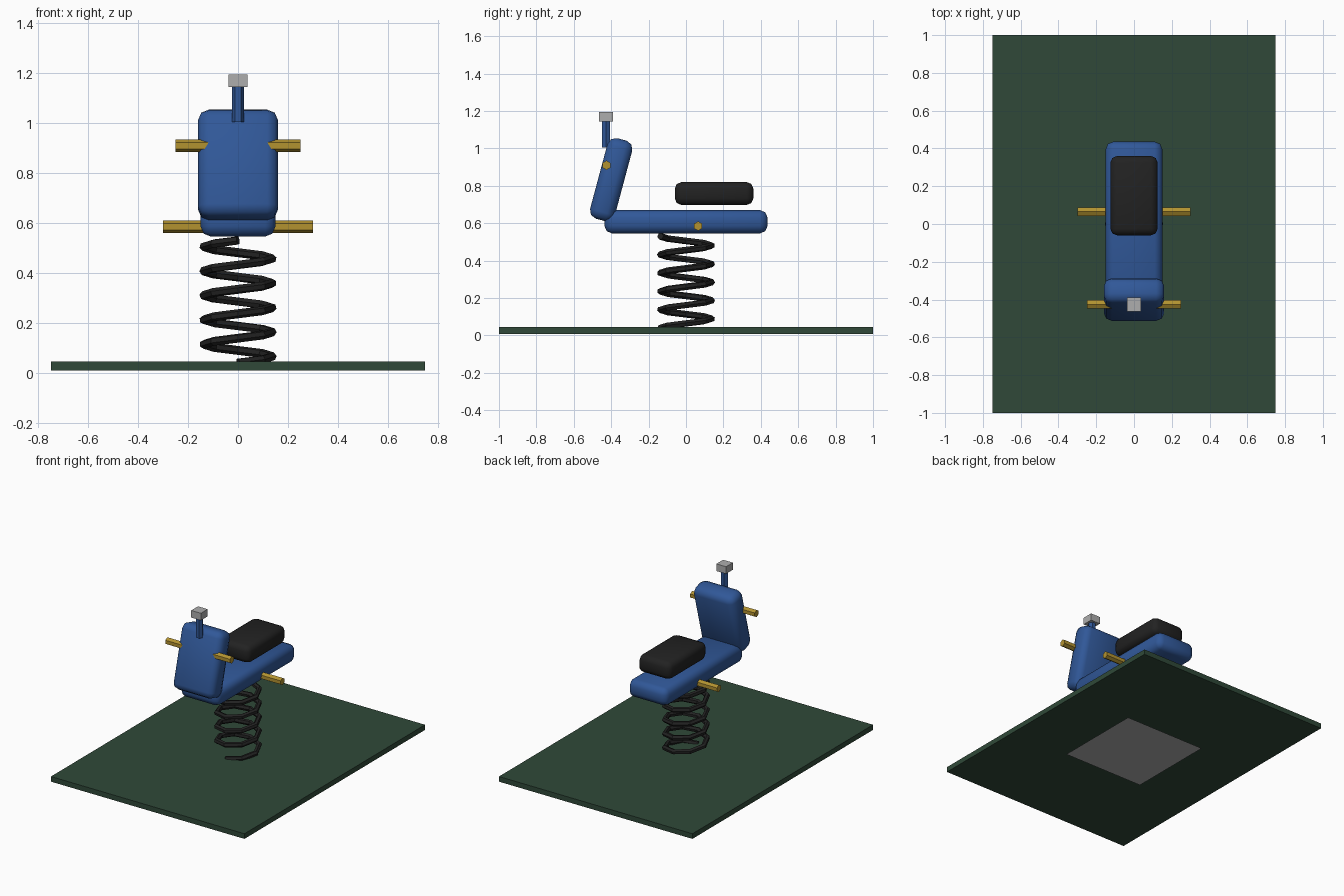
import bpy
from math import radians, pi, cos, sin

cube = bpy.data.objects.get("Cube")
if cube:
    bpy.data.objects.remove(cube, do_unlink=True)


def material(name, rgb):
    m = bpy.data.materials.new(name)
    m.use_nodes = True
    m.diffuse_color = (*rgb, 1)
    bsdf = next(n for n in m.node_tree.nodes if n.type == "BSDF_PRINCIPLED")
    bsdf.inputs["Base Color"].default_value = (*rgb, 1)
    return m


blue = material("blue paint", (0.03, 0.097, 0.315))
green = material("dark green", (0.029, 0.066, 0.04))
black = material("black rubber", (0.016, 0.016, 0.016))
gold = material("gold", (0.45, 0.29, 0.03))
grey = material("light grey", (0.42, 0.42, 0.42))


def finish(name, mat):
    ob = bpy.context.object
    ob.name = ob.data.name = name
    ob.data.materials.clear()
    ob.data.materials.append(mat)
    return ob


def box(name, mat, loc, size, bevel=0, tilt=0):
    bpy.ops.mesh.primitive_cube_add(size=1, location=loc)
    ob = finish(name, mat)
    ob.scale = size
    bpy.ops.object.transform_apply(location=False, rotation=False, scale=True)
    ob.rotation_euler.x = radians(tilt)
    if bevel:
        mod = ob.modifiers.new("rounding", "BEVEL")
        mod.width, mod.segments = bevel, 2
        bpy.ops.object.modifier_apply(modifier=mod.name)
        bpy.ops.object.shade_smooth_by_angle(angle=radians(50))
    return ob


def rod(name, mat, loc, length, rotation):
    bpy.ops.mesh.primitive_cylinder_add(vertices=6, radius=0.025, depth=length,
                                        location=loc, rotation=rotation)
    return finish(name, mat)


# Ground slab and the flat anchor sheet beneath it
box("base_slab", green, (0, 0, 0.027), (1.5, 2, 0.036))
bpy.ops.mesh.primitive_plane_add(size=0.625, rotation=(pi, 0, 0))
finish("anchor_sheet", grey)

# Coil spring: five turns of eight straight steps
TURNS, STEPS = 5, 8
curve = bpy.data.curves.new("spring", "CURVE")
curve.dimensions = "3D"
curve.bevel_depth = 0.018
curve.bevel_resolution = 1
curve.use_fill_caps = True
path = curve.splines.new("POLY")
path.points.add(TURNS * STEPS)
for i, p in enumerate(path.points):
    a = 2 * pi * i / STEPS - pi / 2
    p.co = (0.137 * cos(a), 0.137 * sin(a), 0.04 + 0.098 * i / STEPS, 1)
spring = bpy.data.objects.new("spring", curve)
bpy.context.collection.objects.link(spring)
bpy.ops.object.select_all(action="DESELECT")
spring.select_set(True)
bpy.context.view_layer.objects.active = spring
bpy.ops.object.convert(target="MESH")
finish("spring", black)
bpy.ops.object.shade_flat()

# Rider body, seat and tilted head panel
box("body", blue, (0, 0, 0.608), (0.3, 0.872, 0.124), 0.04)
box("seat", black, (0, 0.15, 0.759), (0.25, 0.42, 0.122), 0.035)
box("head_panel", blue, (0, -0.4, 0.833), (0.32, 0.137, 0.445), 0.043, tilt=-15)

# Handles and footrests run straight through
rod("handles", gold, (0, -0.425, 0.91), 0.5, (pi / 2, 0, pi / 2))
rod("footrests", gold, (0, 0.065, 0.585), 0.6, (pi / 2, 0, pi / 2))

# Post with a square cap
rod("post", blue, (0, -0.427, 1.08), 0.15, (0, 0, pi / 2))
box("post_cap", grey, (0, -0.427, 1.17), (0.075, 0.075, 0.05))
